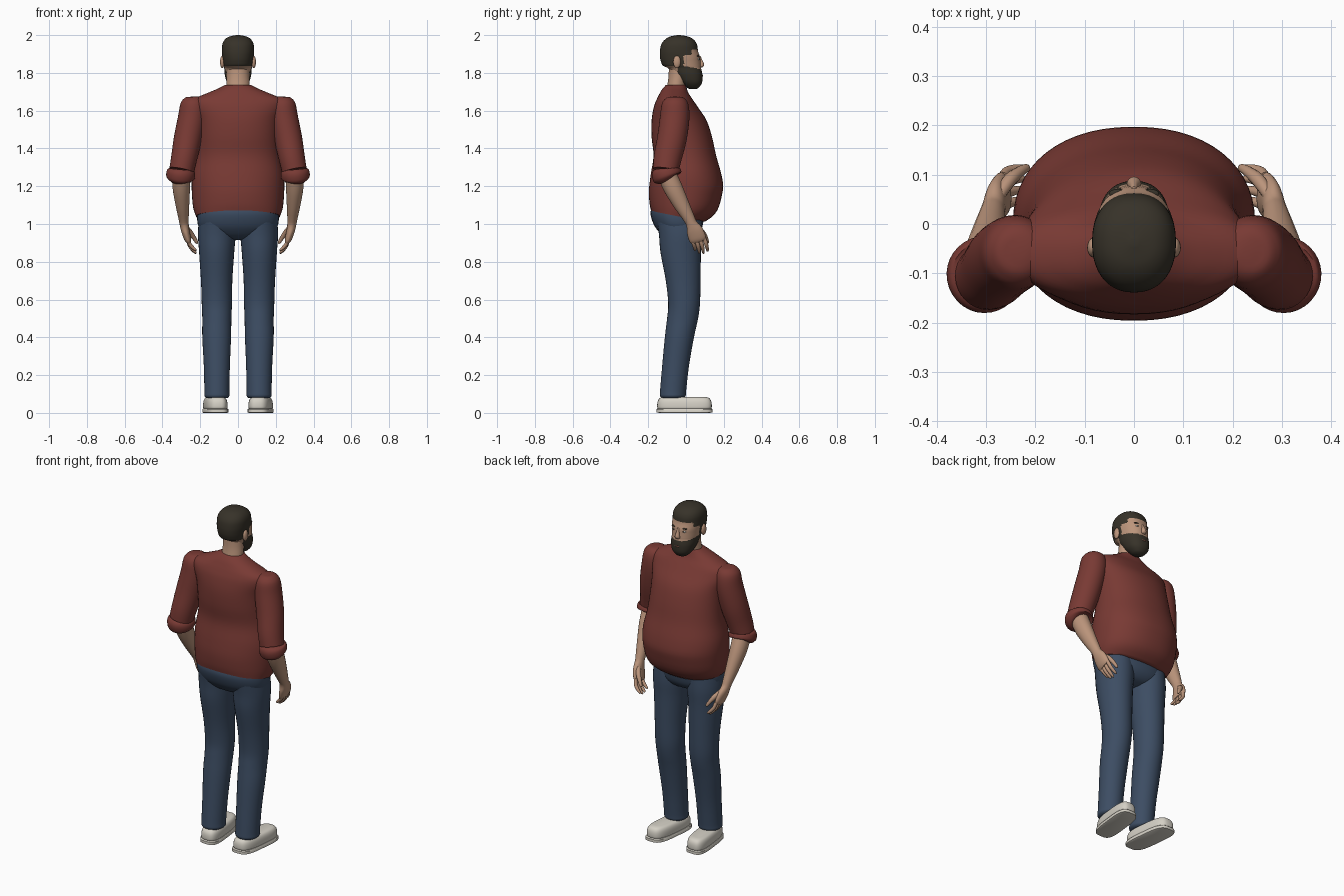
import bpy, bmesh, math
from mathutils import Vector


def material(name, rgb):
    m = bpy.data.materials.new(name)
    m.diffuse_color = (*rgb, 1)
    return m


SHIRT = material("brick red", (0.19, 0.042, 0.034))
DENIM = material("denim blue", (0.046, 0.074, 0.125))
SKIN = material("skin", (0.50, 0.30, 0.20))
HAIR = material("dark brown", (0.038, 0.032, 0.022))
SHOE = material("off white", (0.66, 0.63, 0.56))
LIP = material("lip", (0.32, 0.13, 0.10))
WHITE = material("eye white", (0.75, 0.75, 0.72))


def finish(name, bm, mats, rule=None, angle=50):
    bmesh.ops.recalc_face_normals(bm, faces=bm.faces[:])
    if rule:
        for f in bm.faces:
            f.material_index = rule(f.calc_center_median())
    me = bpy.data.meshes.new(name)
    bm.to_mesh(me)
    bm.free()
    for m in mats:
        me.materials.append(m)
    ob = bpy.data.objects.new(name, me)
    bpy.context.collection.objects.link(ob)
    bpy.ops.object.select_all(action='DESELECT')
    ob.select_set(True)
    bpy.context.view_layer.objects.active = ob
    bpy.ops.object.shade_smooth_by_angle(angle=math.radians(angle))
    return ob


def resample(rows, sub):
    """Smooth curve through rows of numbers."""
    out = []
    for i in range(len(rows) - 1):
        p = [rows[max(0, min(len(rows) - 1, i + k))] for k in (-1, 0, 1, 2)]
        for s in range(sub):
            t = s / sub
            out.append([0.5 * (2 * b + (c - a) * t + (2 * a - 5 * b + 4 * c - d) * t * t
                               + (3 * b - a - 3 * c + d) * t ** 3) for a, b, c, d in zip(*p)])
    return out + [list(rows[-1])]


def skin(rows, seg=32, sub=4, n=2.0, flat=True, warp=None):
    """Loft rings (x, y, z, rx, ry); flat rings lie level, others face along the path."""
    rows = resample(rows, sub) if sub > 1 else rows
    bm = bmesh.new()
    rings = []
    for i, (x, y, z, rx, ry) in enumerate(rows):
        a, b = Vector((1, 0, 0)), Vector((0, 1, 0))
        if not flat:
            t = Vector(rows[min(i + 1, len(rows) - 1)][:3]) - Vector(rows[max(i - 1, 0)][:3])
            t.normalize()
            b = (b - t * b.dot(t)).normalized()
            a = b.cross(t)
        ring = []
        for k in range(seg):
            w = 2 * math.pi * k / seg
            c, s = math.cos(w), math.sin(w)
            u = math.copysign(abs(c) ** (2 / n), c) * max(rx, 0.001)
            v = math.copysign(abs(s) ** (2 / n), s) * max(ry, 0.001)
            co = Vector((x, y, z)) + a * u + b * v
            ring.append(bm.verts.new(warp(co) if warp else co))
        rings.append(ring)
    for p, q in zip(rings, rings[1:]):
        for k in range(seg):
            j = (k + 1) % seg
            bm.faces.new((p[k], p[j], q[j], q[k]))
    bm.faces.new(rings[0])
    bm.faces.new(rings[-1])
    return bm


def section(z, back, front, half):
    return (0, (back + front) / 2, z, half, (front - back) / 2)


def blob(name, loc, size, mat):
    bm = bmesh.new()
    bmesh.ops.create_uvsphere(bm, u_segments=16, v_segments=10, radius=1)
    for v in bm.verts:
        v.co = Vector(loc) + Vector(v.co[i] * size[i] for i in range(3))
    return finish(name, bm, [mat])


def mirror_rows(rows, side):
    return [(r[0] * side, *r[1:]) for r in rows]


# Shirt body with round belly and a hem that drops toward the front
def hem(co):
    k = max(0, min(1, (1.16 - co.z) / 0.09))
    co.z -= 0.2 * (co.y + 0.19) * k
    return co


torso = [section(*r) for r in (
    (1.07, -0.185, 0.10, 0.222), (1.11, -0.193, 0.165, 0.238), (1.18, -0.196, 0.196, 0.245),
    (1.26, -0.187, 0.188, 0.243), (1.36, -0.172, 0.160, 0.224), (1.46, -0.182, 0.138, 0.218),
    (1.55, -0.182, 0.108, 0.222), (1.62, -0.170, 0.062, 0.242), (1.66, -0.155, 0.035, 0.235),
    (1.69, -0.140, 0.015, 0.170), (1.715, -0.125, 0.005, 0.110), (1.737, -0.105, 0.0, 0.068))]
finish("shirt_body", skin(torso, 56, 4, 2.2, warp=hem), [SHIRT])

# Jeans seat
hips = [section(*r) for r in (
    (1.11, -0.17, 0.09, 0.20), (1.06, -0.188, 0.098, 0.215), (1.0, -0.172, 0.09, 0.213),
    (0.96, -0.145, 0.077, 0.19), (0.93, -0.11, 0.05, 0.13), (0.915, -0.06, 0.01, 0.05))]
finish("jeans_seat", skin(hips, 40, 4, 2.2), [DENIM])

LEG = [(.11, -.04, 1.05, .095, .12), (.112, -.03, .95, .100, .114), (.113, -.028, .85, .093, .107),
       (.113, -.015, .70, .083, .092), (.112, -.01, .58, .080, .084), (.112, -.018, .5, .077, .082),
       (.113, -.035, .40, .076, .077), (.112, -.055, .25, .069, .071), (.112, -.068, .12, .066, .069),
       (.112, -.070, .09, .066, .068), (.112, -.070, .078, .055, .058)]
SLEEVE = [(.235, -.058, 1.675, .012, .012), (.235, -.058, 1.668, .046, .046),
          (.236, -.058, 1.635, .068, .07), (.244, -.06, 1.56, .074, .078),
          (.266, -.075, 1.45, .074, .078), (.285, -.097, 1.35, .069, .074),
          (.298, -.107, 1.285, .066, .068)]
CUFF = [(.299, -.108, 1.29, .060, .060), (.300, -.107, 1.28, .073, .075), (.303, -.102, 1.262, .077, .079),
        (.305, -.096, 1.245, .073, .075), (.305, -.094, 1.241, .05, .05)]
FOREARM = [(.30, -.11, 1.28, .05, .05), (.30, -.068, 1.19, .046, .05), (.294, -.022, 1.10, .036, .041),
           (.288, .016, 1.03, .027, .031), (.285, .030, 1.0, .024, .030), (.279, .046, .965, .022, .043),
           (.268, .060, .925, .019, .046), (.262, .066, .908, .013, .040)]
THUMB = [(.276, .055, .985, .012, .012), (.253, .088, .955, .014, .014),
         (.232, .106, .925, .011, .011), (.218, .114, .902, .008, .008), (.214, .116, .897, .002, .002)]
SOLE = [(0, .135, .92), (.003, .148, 1), (.019, .148, 1), (.023, .143, .95)]
UPPER = [(.022, .139, .88), (.028, .144, .94), (.05, .144, .94), (.068, .139, .88),
         (.080, .128, .74), (.085, .11, .5)]


def shoe_rows(rows):
    return [(0, -.008, z, .062 * w, ly) for z, ly, w in rows]


for side, tag in ((1, "right"), (-1, "left")):
    finish(tag + "_jeans_leg", skin(mirror_rows(LEG, side)), [DENIM])
    finish(tag + "_sleeve", skin(mirror_rows(SLEEVE, side), flat=False), [SHIRT])
    finish(tag + "_cuff", skin(mirror_rows(CUFF, side), sub=3, flat=False), [SHIRT])
    finish(tag + "_forearm", skin(mirror_rows(FOREARM, side), 24, flat=False), [SKIN])
    finish(tag + "_thumb", skin(mirror_rows(THUMB, side), 12, 3, flat=False), [SKIN])
    # Four fingers fanned along the hand, curling inward
    for i, reach in enumerate((.85, 1.0, .97, .8)):
        y = .098 - i * .022
        f = [(.266, y - .003, .925, .010, .011), (.258, y + .008, .925 - .035 * reach, .010, .0105),
             (.240, y + .014, .925 - .062 * reach, .009, .009),
             (.224, y + .016, .925 - .078 * reach, .006, .006), (.221, y + .016, .925 - .081 * reach, .001, .001)]
        finish(f"{tag}_finger_{i + 1}", skin(mirror_rows(f, side), 12, 3, flat=False), [SKIN])

    # Shoes with toes turned slightly outward
    def splay(co, s=side):
        return Vector((co.x + s * (.121 + .11 * co.y), co.y, co.z))
    finish(tag + "_sole", skin(shoe_rows(SOLE), 48, 1, 3.6, warp=splay), [SHOE], angle=40)
    finish(tag + "_shoe_upper", skin(shoe_rows(UPPER), 48, 3, 3.2, warp=splay), [SHOE])

    # Ears, eyes and brows
    blob(tag + "_ear", (side * .083, -.048, 1.858), (.012, .020, .033), SKIN)
    blob(tag + "_eye", (side * .031, .064, 1.873), (.013, .008, .006), WHITE)
    blob(tag + "_pupil", (side * .031, .069, 1.873), (.005, .005, .005), HAIR)
    blob(tag + "_brow", (side * .032, .062, 1.890), (.019, .009, .004), HAIR)

# Neck
neck = [section(*r) for r in ((1.68, -.11, .0, .064), (1.74, -.098, .0, .062),
                              (1.79, -.092, .01, .060), (1.86, -.09, .01, .060))]
finish("neck", skin(neck), [SKIN])


# Head: cropped hair, sideburns and beard follow height and depth
def head_rule(c):
    hair_edge = 0.03 if c.z > 1.895 else -0.012
    if c.z > 1.925 or (c.z > 1.88 and c.y < hair_edge) or (c.z > 1.836 and c.y < -0.06):
        return 1
    if c.y > -0.045 and c.z < 1.835 - 0.2 * max(0, c.y):
        return 1
    return 1 if -0.04 < c.y < -0.012 and c.z > 1.8 else 0


head = [section(*r) for r in (
    (1.715, .02, .055, .018), (1.724, .0, .070, .036), (1.75, -.03, .085, .058), (1.79, -.065, .087, .070),
    (1.825, -.095, .080, .073), (1.838, -.122, .079, .077), (1.86, -.133, .077, .080),
    (1.885, -.138, .074, .083), (1.915, -.138, .064, .085), (1.95, -.131, .058, .083),
    (1.975, -.113, .042, .071), (1.992, -.085, .012, .047), (2.0, -.045, -.03, .008))]
finish("head", skin(head, 96, 8, 2.25), [SKIN, HAIR], head_rule)

# Nose and mouth
nose = [(0, .068, 1.89, .006, .008), (0, .077, 1.865, .009, .011), (0, .082, 1.845, .014, .014),
        (0, .080, 1.833, .014, .011), (0, .076, 1.828, .006, .006)]
finish("nose", skin(nose, 16), [SKIN])
blob("lips", (0, .083, 1.785), (.018, .007, .005), LIP)
